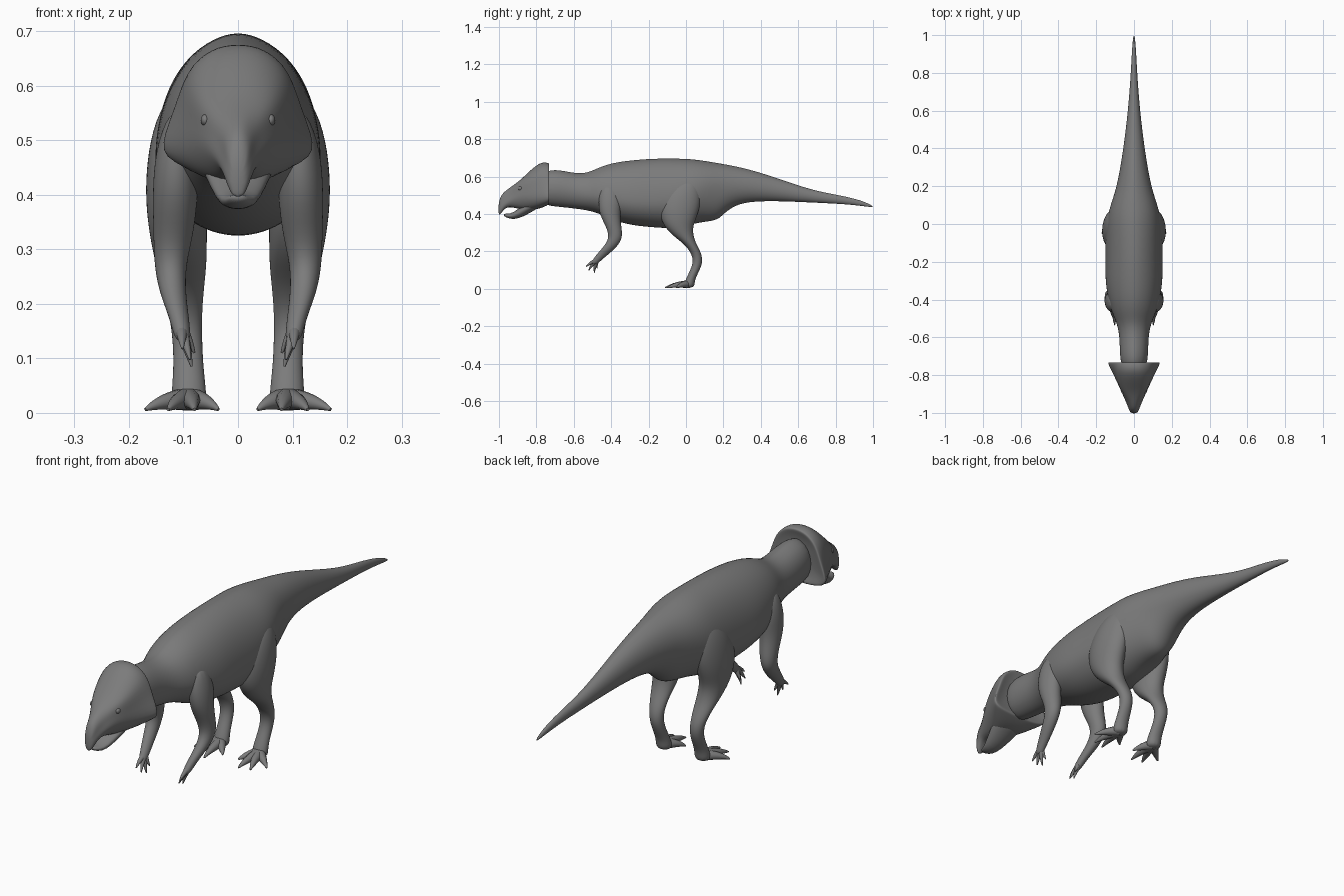
import bpy, bmesh, math
from mathutils import Vector

default_cube = bpy.data.objects.get("Cube")
if default_cube:
    bpy.data.objects.remove(default_cube, do_unlink=True)

skin = bpy.data.materials.new("grey_skin")
skin.use_nodes = True
skin.diffuse_color = (0.2, 0.2, 0.2, 1)
skin.node_tree.nodes["Principled BSDF"].inputs["Base Color"].default_value = (0.2, 0.2, 0.2, 1)


def loft(name, rings, levels=2):
    """Bridge a row of equal rings, close both ends and smooth the skin."""
    bm = bmesh.new()
    loops = [[bm.verts.new(point) for point in ring] for ring in rings]
    count = len(loops[0])
    for first, second in zip(loops, loops[1:]):
        for i in range(count):
            j = (i + 1) % count
            bm.faces.new((first[i], first[j], second[j], second[i]))
    bm.faces.new(loops[0])
    bm.faces.new(loops[-1])
    bmesh.ops.recalc_face_normals(bm, faces=bm.faces)
    mesh = bpy.data.meshes.new(name)
    bm.to_mesh(mesh)
    bm.free()
    for polygon in mesh.polygons:
        polygon.use_smooth = True
    mesh.materials.append(skin)
    obj = bpy.data.objects.new(name, mesh)
    bpy.context.collection.objects.link(obj)
    subdivision = obj.modifiers.new("smooth_skin", "SUBSURF")
    subdivision.levels = subdivision.render_levels = levels
    return obj


def angles(count):
    return [2 * math.pi * i / count for i in range(count)]


def body_ring(y, top, bottom, half_width, widest):
    """Upright egg-shaped ring; widest is the height fraction of its broadest point."""
    middle = bottom + (top - bottom) * widest
    ring = []
    for a in angles(20):
        reach = top - middle if math.cos(a) > 0 else middle - bottom
        ring.append(Vector((1.02 * half_width * math.sin(a), y, middle + 1.01 * reach * math.cos(a))))
    ring[0].z += 0.004 * min(1, half_width / 0.08)
    return ring


def limb_ring(side, z, x, half_width, front, back):
    """Level ring spanning front to back in y."""
    middle, depth = (front + back) / 2, (back - front) / 2
    return [Vector((side * (x + 1.04 * half_width * math.cos(a)), middle + 1.04 * depth * math.sin(a), z))
            for a in angles(12)]


def digit(name, side, points, radii):
    """Tapered toe or finger along a smooth path."""
    curve = bpy.data.curves.new(name, "CURVE")
    curve.dimensions = "3D"
    curve.bevel_depth = 1
    curve.bevel_resolution = 3
    curve.use_fill_caps = True
    spline = curve.splines.new("NURBS")
    spline.points.add(len(points) - 1)
    for control, (x, y, z), radius in zip(spline.points, points, radii):
        control.co = (side * x, y, z, 1)
        control.radius = radius
    spline.order_u = 3
    spline.use_endpoint_u = True
    curve.materials.append(skin)
    obj = bpy.data.objects.new(name, curve)
    bpy.context.collection.objects.link(obj)


# Neck, torso and tail: y, top, bottom, half width, widest fraction
body_sections = [
    (-0.78, 0.62, 0.45, 0.06, 0.5),
    (-0.7, 0.64, 0.44, 0.075, 0.5),
    (-0.6, 0.615, 0.43, 0.075, 0.5),
    (-0.53, 0.615, 0.42, 0.088, 0.45),
    (-0.47, 0.645, 0.405, 0.115, 0.42),
    (-0.4, 0.67, 0.37, 0.135, 0.4),
    (-0.3, 0.685, 0.34, 0.152, 0.38),
    (-0.18, 0.695, 0.328, 0.15, 0.38),
    (-0.05, 0.695, 0.32, 0.15, 0.42),
    (0.03, 0.692, 0.345, 0.142, 0.48),
    (0.1, 0.682, 0.358, 0.123, 0.56),
    (0.17, 0.67, 0.365, 0.1, 0.6),
    (0.21, 0.663, 0.41, 0.09, 0.55),
    (0.28, 0.65, 0.457, 0.075, 0.48),
    (0.4, 0.62, 0.47, 0.056, 0.48),
    (0.55, 0.568, 0.467, 0.037, 0.48),
    (0.7, 0.52, 0.46, 0.023, 0.5),
    (0.85, 0.495, 0.453, 0.014, 0.5),
    (0.95, 0.468, 0.442, 0.009, 0.5),
    (1.0, 0.443, 0.435, 0.003, 0.5),
]
loft("body", [body_ring(*section) for section in body_sections])


def face_ring(y, top, brow, cheek, base):
    """Head ring with a crown, brow ridge, flared cheek and underside."""
    crown = (brow[0] * 0.5, top - (top - brow[1]) * 0.15)
    hollow = ((brow[0] + cheek[0]) * 0.48, (brow[1] + cheek[1]) / 2)
    under = (cheek[0] * 0.6, base)
    half = [crown, brow, hollow, cheek, under]
    return ([Vector((0, y, top))] + [Vector((x, y, z)) for x, z in half]
            + [Vector((0, y, base))] + [Vector((-x, y, z)) for x, z in reversed(half)])


# Skull from the hooked beak to the frill, then folded in behind the frill
head_sections = [
    (-1.003, 0.455, (0.012, 0.445), (0.014, 0.42), 0.39),
    (-0.99, 0.5, (0.02, 0.485), (0.026, 0.435), 0.4),
    (-0.965, 0.525, (0.026, 0.505), (0.036, 0.455), 0.437),
    (-0.93, 0.55, (0.036, 0.53), (0.052, 0.475), 0.437),
    (-0.885, 0.582, (0.066, 0.565), (0.072, 0.485), 0.425),
    (-0.83, 0.638, (0.088, 0.595), (0.098, 0.475), 0.42),
    (-0.775, 0.682, (0.097, 0.63), (0.13, 0.472), 0.43),
    (-0.735, 0.675, (0.096, 0.63), (0.155, 0.472), 0.45),
]
head_rings = [face_ring(*section) for section in head_sections]
centre = Vector((0, -0.735, 0.56))
for scale, shift in ((0.96, 0.006), (0.6, -0.01)):
    head_rings.append([centre + (p - centre) * scale + Vector((0, shift, 0)) for p in head_rings[7]])
loft("head", head_rings)

# Lower jaw
jaw_sections = [
    (-0.975, 0.402, 0.39, 0.012, 0.5),
    (-0.955, 0.4, 0.378, 0.024, 0.5),
    (-0.92, 0.405, 0.37, 0.036, 0.6),
    (-0.87, 0.45, 0.385, 0.052, 0.6),
    (-0.81, 0.49, 0.42, 0.07, 0.6),
    (-0.76, 0.5, 0.45, 0.07, 0.6),
]
loft("lower_jaw", [body_ring(*section) for section in jaw_sections], 1)

# Limbs: z, x, half width, front y, back y
leg_sections = [
    (0.6, 0.09, 0.025, -0.02, 0.06),
    (0.54, 0.1, 0.053, -0.1, 0.08),
    (0.46, 0.108, 0.06, -0.14, 0.08),
    (0.39, 0.113, 0.057, -0.14, 0.06),
    (0.33, 0.11, 0.053, -0.115, 0.035),
    (0.28, 0.105, 0.048, -0.065, 0.04),
    (0.24, 0.102, 0.041, -0.01, 0.055),
    (0.19, 0.097, 0.031, 0.03, 0.083),
    (0.14, 0.093, 0.027, 0.04, 0.09),
    (0.09, 0.091, 0.027, 0.018, 0.068),
    (0.045, 0.09, 0.031, -0.004, 0.045),
    (0.004, 0.09, 0.034, -0.015, 0.047),
]
arm_sections = [
    (0.56, 0.1, 0.025, -0.45, -0.38),
    (0.48, 0.113, 0.04, -0.47, -0.34),
    (0.4, 0.115, 0.042, -0.465, -0.355),
    (0.33, 0.118, 0.037, -0.425, -0.345),
    (0.27, 0.125, 0.029, -0.408, -0.338),
    (0.22, 0.12, 0.024, -0.445, -0.372),
    (0.175, 0.108, 0.018, -0.485, -0.427),
    (0.145, 0.103, 0.016, -0.505, -0.462),
    (0.13, 0.1, 0.01, -0.505, -0.475),
]
toe_tips = {"inner": (0.036, -0.05), "middle": (0.08, -0.112),
            "second": (0.128, -0.1), "outer": (0.17, -0.05)}
finger_tips = {"inner": (0.085, -0.49, 0.085), "middle": (0.088, -0.52, 0.098),
               "outer": (0.102, -0.535, 0.118), "thumb": (0.08, -0.475, 0.11)}

for side_name, side in (("left", 1), ("right", -1)):
    loft(side_name + "_hind_leg", [limb_ring(side, *section) for section in leg_sections])
    loft(side_name + "_arm", [limb_ring(side, *section) for section in arm_sections])

    # Spreading clawed toes
    for toe, (x, y) in toe_tips.items():
        knuckle = (0.09 + (x - 0.09) * 0.6, y * 0.55, 0.024)
        digit(f"{side_name}_{toe}_toe", side, [(0.09, 0.015, 0.025), knuckle, (x, y, 0.006)],
              (0.022, 0.016, 0.003))

    # Slim hanging fingers
    for finger, tip in finger_tips.items():
        wrist = Vector((0.104, -0.475, 0.155))
        bend = wrist.lerp(Vector(tip), 0.55) + Vector((0, -0.006, 0.004))
        digit(f"{side_name}_{finger}_finger", side, [wrist, bend, tip], (0.012, 0.009, 0.002))

    # Eye
    bpy.ops.mesh.primitive_uv_sphere_add(segments=16, ring_count=10, radius=0.012,
                                         location=(side * 0.06, -0.885, 0.537))
    eye = bpy.context.object
    eye.name = side_name + "_eye"
    eye.scale = (0.7, 1.1, 0.9)
    eye.data.materials.append(skin)
    bpy.ops.object.shade_smooth_by_angle()
